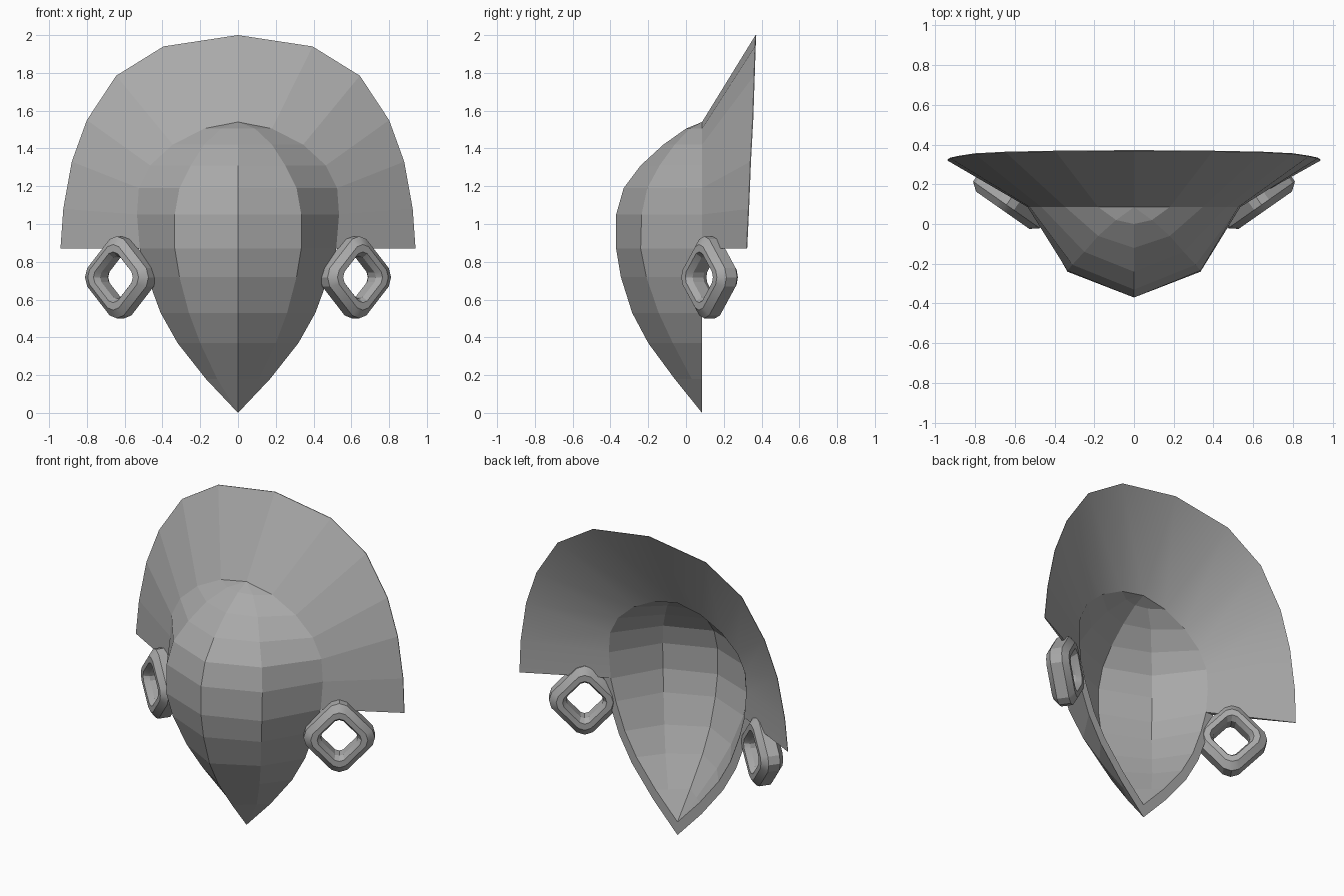
import bpy, bmesh
from math import radians
from mathutils import Matrix, Vector

cube = bpy.data.objects.get("Cube")
if cube:
    bpy.data.objects.remove(cube)

grey = bpy.data.materials.new("stone grey")
grey.use_nodes = True
colour = (0.4, 0.4, 0.4, 1)
grey.diffuse_color = colour
grey.node_tree.nodes["Principled BSDF"].inputs["Base Color"].default_value = colour


def finish(bm, name):
    bmesh.ops.recalc_face_normals(bm, faces=bm.faces)
    mesh = bpy.data.meshes.new(name)
    bm.to_mesh(mesh)
    bm.free()
    mesh.materials.append(grey)
    obj = bpy.data.objects.new(name, mesh)
    bpy.context.collection.objects.link(obj)
    return obj


RIM_Y = 0.085
BOTTOM, TOP = (0, RIM_Y, 0), (0, RIM_Y, 1.54)
# height, rim half width, ridge half width, ridge depth, nose depth
ROWS = [
    (0.18, 0.17, 0.11, 0.03, -0.06),
    (0.37, 0.32, 0.20, -0.07, -0.20),
    (0.53, 0.41, 0.26, -0.145, -0.285),
    (0.72, 0.48, 0.31, -0.21, -0.345),
    (0.87, 0.52, 0.335, -0.24, -0.37),
    (1.05, 0.535, 0.335, -0.235, -0.37),
    (1.19, 0.525, 0.31, -0.205, -0.33),
    (1.31, 0.465, 0.25, -0.14, -0.24),
    (1.42, 0.345, 0.18, -0.06, -0.12),
    (1.505, 0.18, 0.09, 0.02, 0.0),
]


def inset(p):
    """Pull a point of the outer shell in to the inner shell."""
    return Vector((p[0] * 0.9, RIM_Y + (p[1] - RIM_Y) * 0.88, 0.83 + (p[2] - 0.83) * 0.9))


def shell(bm, place):
    """Faceted half shell; returns its rim loop as left side, top, right side."""
    low, high = bm.verts.new(place(BOTTOM)), bm.verts.new(place(TOP))
    rings = []
    for z, rim, ridge, ridge_y, nose_y in ROWS:
        points = [(-rim, RIM_Y, z), (-ridge, ridge_y, z), (0, nose_y, z),
                  (ridge, ridge_y, z), (rim, RIM_Y, z)]
        rings.append([bm.verts.new(place(p)) for p in points])
    for a, b in zip(rings, rings[1:]):
        for i in range(4):
            bm.faces.new((a[i], a[i + 1], b[i + 1], b[i]))
    for i in range(4):
        bm.faces.new((low, rings[0][i + 1], rings[0][i]))
        bm.faces.new((high, rings[-1][i], rings[-1][i + 1]))
    return [low] + [r[0] for r in rings] + [high] + [r[-1] for r in reversed(rings)]


# Hollow mask: outer and inner shells joined by a flat rim
bm = bmesh.new()
outer = shell(bm, Vector)
inner = shell(bm, inset)
for i in range(len(outer)):
    j = (i + 1) % len(outer)
    bm.faces.new((outer[i], outer[j], inner[j], inner[i]))
finish(bm, "mask_face")

# Fan crest: faceted front, smooth back, tapering to a thin outer edge
half_inner = [(r[1], RIM_Y, r[0]) for r in ROWS[4:]]
half_outer = [(0.94, 0.32, 0.87), (0.925, 0.33, 1.08), (0.88, 0.34, 1.33),
              (0.80, 0.352, 1.55), (0.645, 0.36, 1.785), (0.395, 0.365, 1.94)]


def full_arc(half, middle):
    return half + [middle] + [(-x, y, z) for x, y, z in reversed(half)]


bm = bmesh.new()
front_in = full_arc(half_inner, TOP)
front_out = full_arc(half_outer, (0, 0.368, 2.0))
a = [bm.verts.new(p) for p in front_in]
b = [bm.verts.new(p) for p in front_out]
c = [bm.verts.new(inset(p)) for p in front_in]
d = [bm.verts.new(Vector(p) + Vector((0, 0.004, 0))) for p in front_out]
for v, p in ((c[0], front_in[0]), (c[-1], front_in[-1])):
    v.co.z = p[2]
for i in range(len(a) - 1):
    bm.faces.new((a[i], b[i], b[i + 1], a[i + 1]))
    back = bm.faces.new((c[i + 1], d[i + 1], d[i], c[i]))
    back.smooth = True
    bm.faces.new((b[i], d[i], d[i + 1], b[i + 1]))
    bm.faces.new((a[i + 1], c[i + 1], c[i], a[i]))
for i in (0, -1):
    bm.faces.new((a[i], c[i], d[i], b[i]))
for e in bm.edges:
    e.smooth = all(f.smooth for f in e.link_faces)
finish(bm, "fan_crest")

# Diamond ear rings: a chamfered diamond outline swept with a bevelled section
SECTION = [(1.0, 0.035), (0.8, 0.068), (0.62, 0.068), (0.52, 0.035)]
SECTION += [(s, -d) for s, d in reversed(SECTION)]


def ear_ring(name, side):
    bm = bmesh.new()
    w, h, cut = 0.205, 0.217, 0.035
    outline = []
    for k in range(4):
        turn = Matrix.Rotation(radians(90 * k), 2)
        for p in ((w - cut * 0.4, -cut * 1.3), (w, 0), (w - cut * 0.4, cut * 1.3)):
            q = turn @ Vector(p)
            outline.append(Vector((q.x, 0, q.y * h / w)))
    loops = [[bm.verts.new(p * s + Vector((0, d, 0))) for s, d in SECTION]
             for p in outline]
    for i, loop in enumerate(loops):
        after = loops[(i + 1) % len(loops)]
        for j in range(len(SECTION)):
            k = (j + 1) % len(SECTION)
            bm.faces.new((loop[j], after[j], after[k], loop[k]))
    place = Matrix.Translation((side * 0.622, 0.125, 0.718)) @ Matrix.Rotation(radians(35 * side), 4, "Z")
    bmesh.ops.transform(bm, matrix=place, verts=bm.verts)
    obj = finish(bm, name)
    bpy.ops.object.select_all(action="DESELECT")
    obj.select_set(True)
    bpy.context.view_layer.objects.active = obj
    bpy.ops.object.shade_smooth_by_angle(angle=radians(25))


ear_ring("left_ear_ring", 1)
ear_ring("right_ear_ring", -1)
